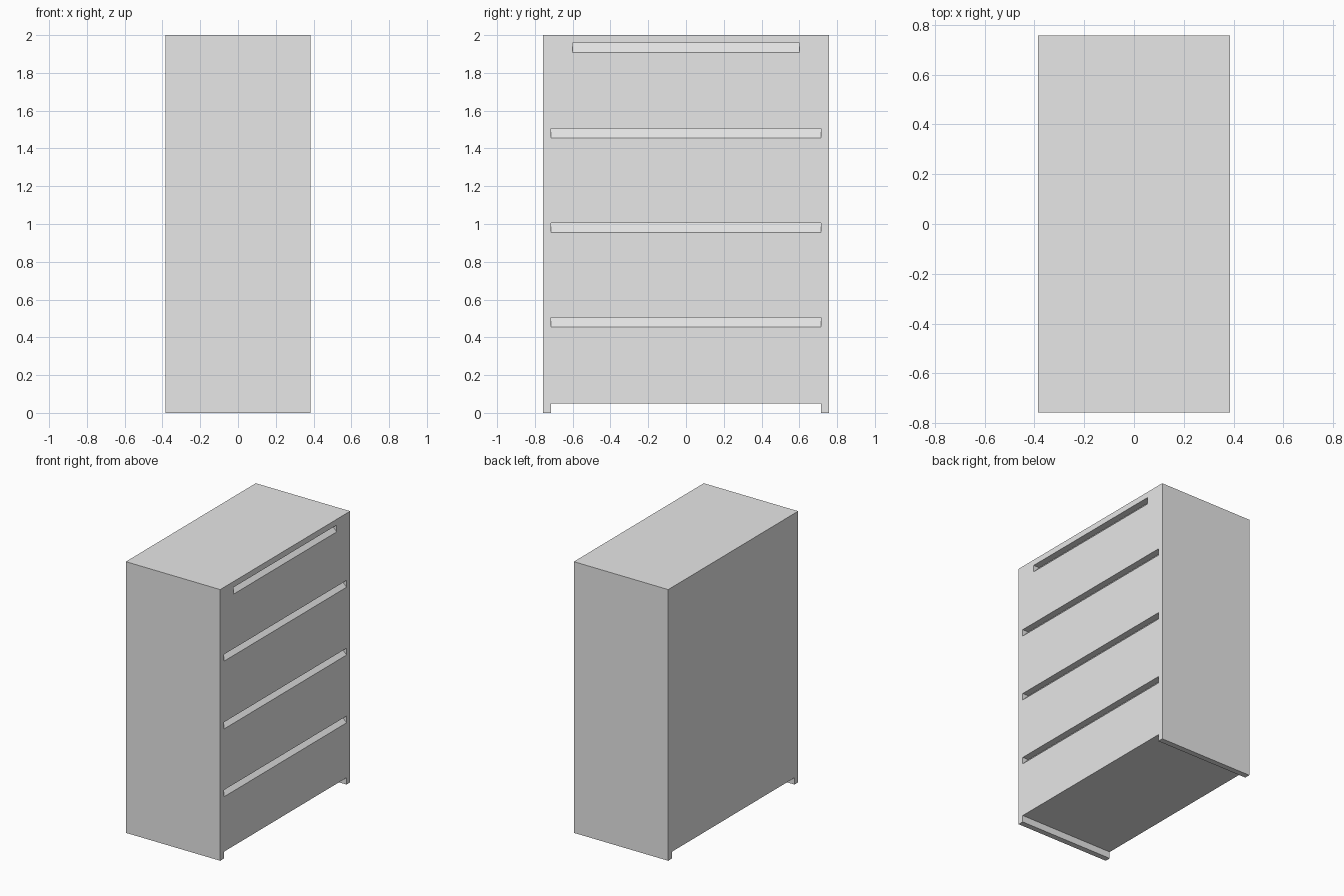
import bpy
import bmesh

cube = bpy.data.objects.get("Cube")
if cube:
    bpy.data.objects.remove(cube, do_unlink=True)

HX, HY, TOP = 0.385, 0.757, 2.0   # half depth, half width, height
INNER = 0.715                     # half width between the side panels
BASE = 0.05                       # underside of the carcass
GRIP = 0.05                       # height and depth of the finger grooves
LID = 1.957                       # underside of the top panel
BACK = HX - GRIP                  # plane behind the drawer fronts

grey = bpy.data.materials.new("plain_grey")
grey.use_nodes = True
colour = (0.8, 0.8, 0.8, 1)
grey.diffuse_color = colour
grey.node_tree.nodes["Principled BSDF"].inputs["Base Color"].default_value = colour


def extrude(name, profile, y0, y1):
    """Sweep an (x, z) profile along y from y0 to y1."""
    bm = bmesh.new()
    face = bm.faces.new([bm.verts.new((x, y0, z)) for x, z in profile])
    out = bmesh.ops.extrude_face_region(bm, geom=[face])
    moved = [v for v in out["geom"] if isinstance(v, bmesh.types.BMVert)]
    bmesh.ops.translate(bm, verts=moved, vec=(0, y1 - y0, 0))
    bmesh.ops.recalc_face_normals(bm, faces=bm.faces)
    mesh = bpy.data.meshes.new(name)
    bm.to_mesh(mesh)
    bm.free()
    mesh.materials.append(grey)
    obj = bpy.data.objects.new(name, mesh)
    bpy.context.collection.objects.link(obj)
    return obj


def box(name, x0, x1, y0, y1, z0, z1):
    return extrude(name, [(x0, z0), (x1, z0), (x1, z1), (x0, z1)], y0, y1)


# Carcass: body, top panel and side panels that reach the floor
box("carcass", -HX, BACK, -INNER, INNER, BASE, LID)
box("top_panel", -HX, HX, -INNER, INNER, LID, TOP)
for label, side in (("front", -1), ("back", 1)):
    y0, y1 = sorted((side * INNER, side * HY))
    box(f"{label}_side_panel", -HX, HX, y0, y1, 0, TOP)

# Drawer fronts, each with a slanted finger groove along its upper edge
levels = [BASE, 0.505, 1.005, 1.505, LID]
for i, (low, high) in enumerate(zip(levels, levels[1:])):
    extrude(f"drawer_front_{i + 1}",
            [(BACK, low), (HX, low), (HX, high - GRIP), (BACK, high)],
            -INNER, INNER)

# Filler blocks closing the ends of the uppermost groove
for label, side in (("front", -1), ("back", 1)):
    y0, y1 = sorted((side * 0.6, side * INNER))
    extrude(f"{label}_groove_filler",
            [(HX, LID - GRIP), (HX, LID), (BACK, LID)], y0, y1)
